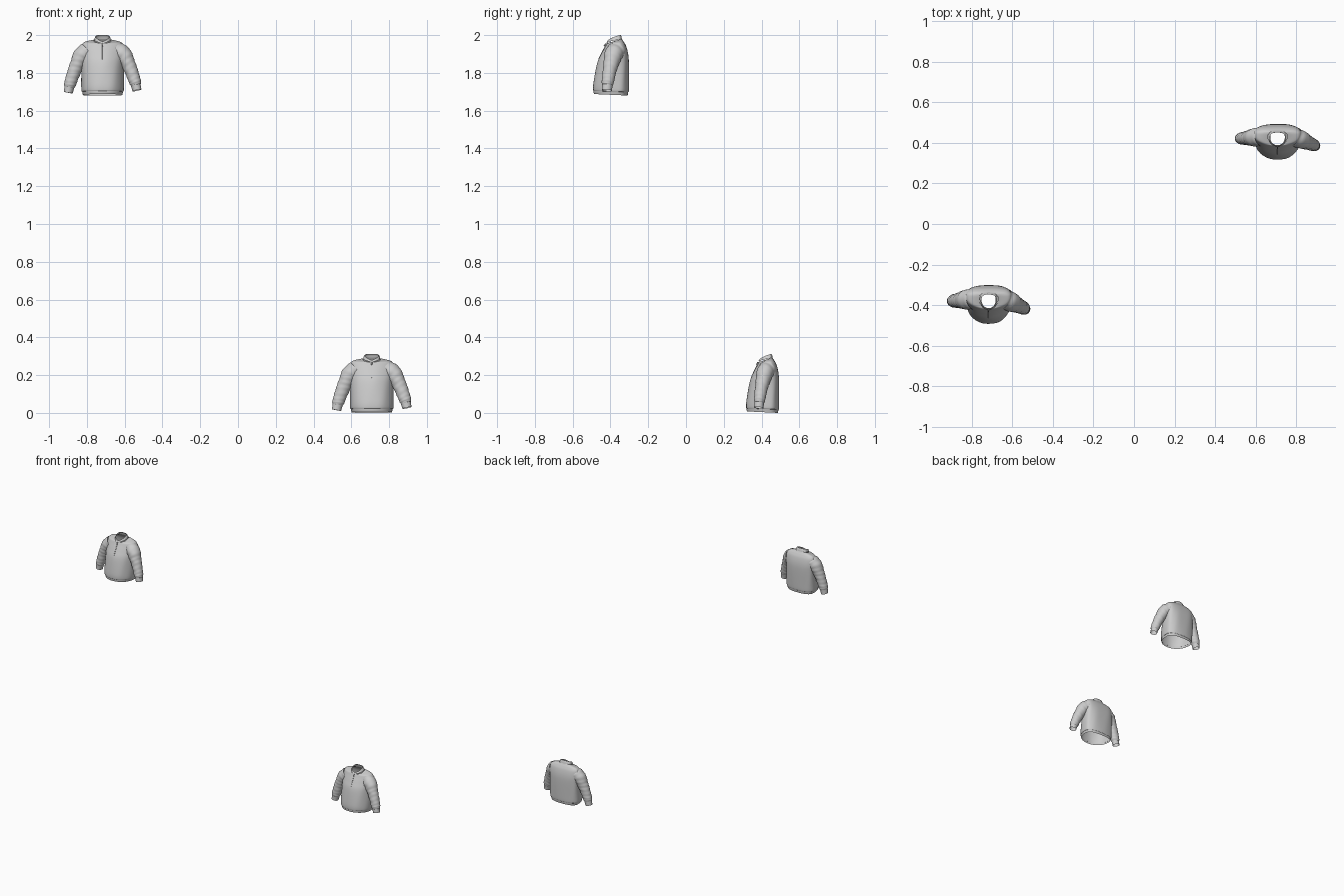
import bpy, bmesh, math
from mathutils import Vector

if "Cube" in bpy.data.objects:
    bpy.data.objects.remove(bpy.data.objects["Cube"])

N = 64


def spline(rows, k):
    """Catmull-Rom interpolation of parameter rows."""
    out = []
    for i in range(len(rows) - 1):
        p0, p1 = rows[max(i - 1, 0)], rows[i]
        p2, p3 = rows[i + 1], rows[min(i + 2, len(rows) - 1)]
        for s in range(k):
            t = s / k
            out.append([0.5 * (2 * b + (c - a) * t + (2 * a - 5 * b + 4 * c - d) * t * t
                               + (3 * b - a - 3 * c + d) * t ** 3)
                        for a, b, c, d in zip(p0, p1, p2, p3)])
    out.append(list(rows[-1]))
    return out


def loft(name, rings, place, angle=50):
    """Skin a list of closed rings as an open cloth sheet."""
    bm = bmesh.new()
    vs = [[bm.verts.new(p) for p in r] for r in rings]
    for a, b in zip(vs, vs[1:]):
        for i in range(len(a)):
            j = (i + 1) % len(a)
            bm.faces.new((a[i], a[j], b[j], b[i]))
    bmesh.ops.recalc_face_normals(bm, faces=bm.faces)
    me = bpy.data.meshes.new(name)
    bm.to_mesh(me)
    bm.free()
    ob = bpy.data.objects.new(name, me)
    bpy.context.collection.objects.link(ob)
    finish(ob, place, angle)
    return ob


def finish(ob, place, angle=50):
    ob.location, ob.scale = place
    bpy.ops.object.select_all(action='DESELECT')
    ob.select_set(True)
    bpy.context.view_layer.objects.active = ob
    if ob.type == 'MESH':
        bpy.ops.object.shade_smooth_by_angle(angle=math.radians(angle))


def body_ring(row, fold=0.0, power=1.0, rib=0.0):
    """Cross-section: boxy back, rounded belly front; z tilts front to back."""
    zf, zb, hw, yf, yb = row
    yc = yf + (yb - yf) * 0.62
    pts = []
    for i in range(N):
        a = 2 * math.pi * i / N
        c, s = math.cos(a), math.sin(a)
        n = 0.62 if s > 0 else 0.95
        f = 1 + fold * (0.6 * math.sin(5 * a + 12 * zb) + 0.4 * math.sin(9 * a - 20 * zb))
        f += rib * (i % 2)
        x = hw * math.copysign(abs(c) ** (0.8 if s > 0 else 0.95), c) * f
        y = yc + ((yb - yc) if s > 0 else (yc - yf)) * math.copysign(abs(s) ** n, s) * f
        t = min(max((y - yf) / (yb - yf), 0), 1) ** power
        pts.append((x, y, zf + (zb - zf) * t))
    return pts


# z front, z back, half width, y front, y back
BODY = [(.024, .018, .107, -.099, .084), (.030, .026, .112, -.103, .087),
        (.070, .070, .113, -.100, .088), (.170, .170, .113, -.080, .088),
        (.220, .220, .114, -.058, .084), (.256, .260, .113, -.039, .074),
        (.272, .281, .104, -.031, .063), (.277, .292, .082, -.028, .055),
        (.277, .300, .046, -.026, .050)]
HEM = [(.008, .000, .104, -.097, .081), (.017, .010, .106, -.099, .083),
       (.025, .019, .108, -.099, .084)]
COLLAR = [(.276, .299, .044, -.029, .051), (.280, .312, .039, -.028, .047),
          (.286, .320, .035, -.025, .042), (.284, .319, .038, -.028, .045),
          (.277, .308, .043, -.033, .050)]

# x, z, in-plane radius, depth radius
SLEEVE = [(.080, .236, .048, .050), (.111, .210, .046, .048), (.131, .172, .039, .042),
          (.147, .135, .036, .037), (.163, .090, .033, .034), (.173, .058, .031, .032),
          (.176, .044, .026, .028)]
CUFF = [(.175, .047, .026, .028), (.179, .030, .025, .027), (.182, .015, .024, .027)]


def sleeve_rings(rows, side, dy, dz, wrinkle):
    def centre(r):
        t = (r[0] - .08) / .1
        return Vector((side * r[0], .020 + dy * t, r[1] + dz * t))
    rings = []
    for i, r in enumerate(rows):
        tan = (centre(rows[min(i + 1, len(rows) - 1)]) - centre(rows[max(i - 1, 0)])).normalized()
        u = Vector((0, 1, 0))
        u = (u - tan * u.dot(tan)).normalized()
        v = tan.cross(u)
        ring = []
        for j in range(32):
            a = 2 * math.pi * j / 32
            f = 1 + wrinkle * (math.sin(1.5 * i + 2 * math.sin(a)) + 0.6 * math.sin(3 * a + .8 * i))
            ring.append(centre(r) + u * r[3] * f * math.cos(a) + v * r[2] * f * math.sin(a))
        rings.append(ring)
    return rings


def zip_line(name, pts, radius, place):
    cu = bpy.data.curves.new(name, 'CURVE')
    cu.dimensions = '3D'
    cu.bevel_depth, cu.bevel_resolution, cu.use_fill_caps = radius, 2, True
    sp = cu.splines.new('POLY')
    sp.points.add(len(pts) - 1)
    for p, q in zip(sp.points, pts):
        p.co = (*q, 1)
    ob = bpy.data.objects.new(name, cu)
    bpy.context.collection.objects.link(ob)
    finish(ob, place)


def sweatshirt(tag, place):
    # torso with soft folds, ribbed hem and folded collar
    loft(tag + "_torso", [body_ring(r, .010) for r in spline(BODY, 5)], place)
    loft(tag + "_hem_band", [body_ring(r, 0, 1, .006) for r in spline(HEM, 2)], place)
    loft(tag + "_collar", [body_ring(r, 0, .55) for r in spline(COLLAR, 3)], place, 70)
    # sleeves hang slightly differently on each side
    for label, side, dy, dz in (("right_sleeve", -1, -.010, 0), ("left_sleeve", 1, -.048, .012)):
        loft(f"{tag}_{label}", sleeve_rings(spline(SLEEVE, 6), side, dy, dz, .022), place)
        loft(f"{tag}_{label}_cuff", sleeve_rings(spline(CUFF, 3), side, dy, dz, 0), place)
    # half zip and its pull
    zip_line(tag + "_zip", [(0, -.073, .190), (0, -.059, .220), (0, -.040, .256),
                            (0, -.031, .276)], .0022, place)
    zip_line(tag + "_zip_pull", [(0, -.034, .276), (0, -.043, .262)], .003, place)


sweatshirt("upper_sweatshirt", ((-.717, -.39, 1.68), (1, 1, 1)))
sweatshirt("lower_sweatshirt", ((.708, .412, 0), (1.025, .92, .975)))
